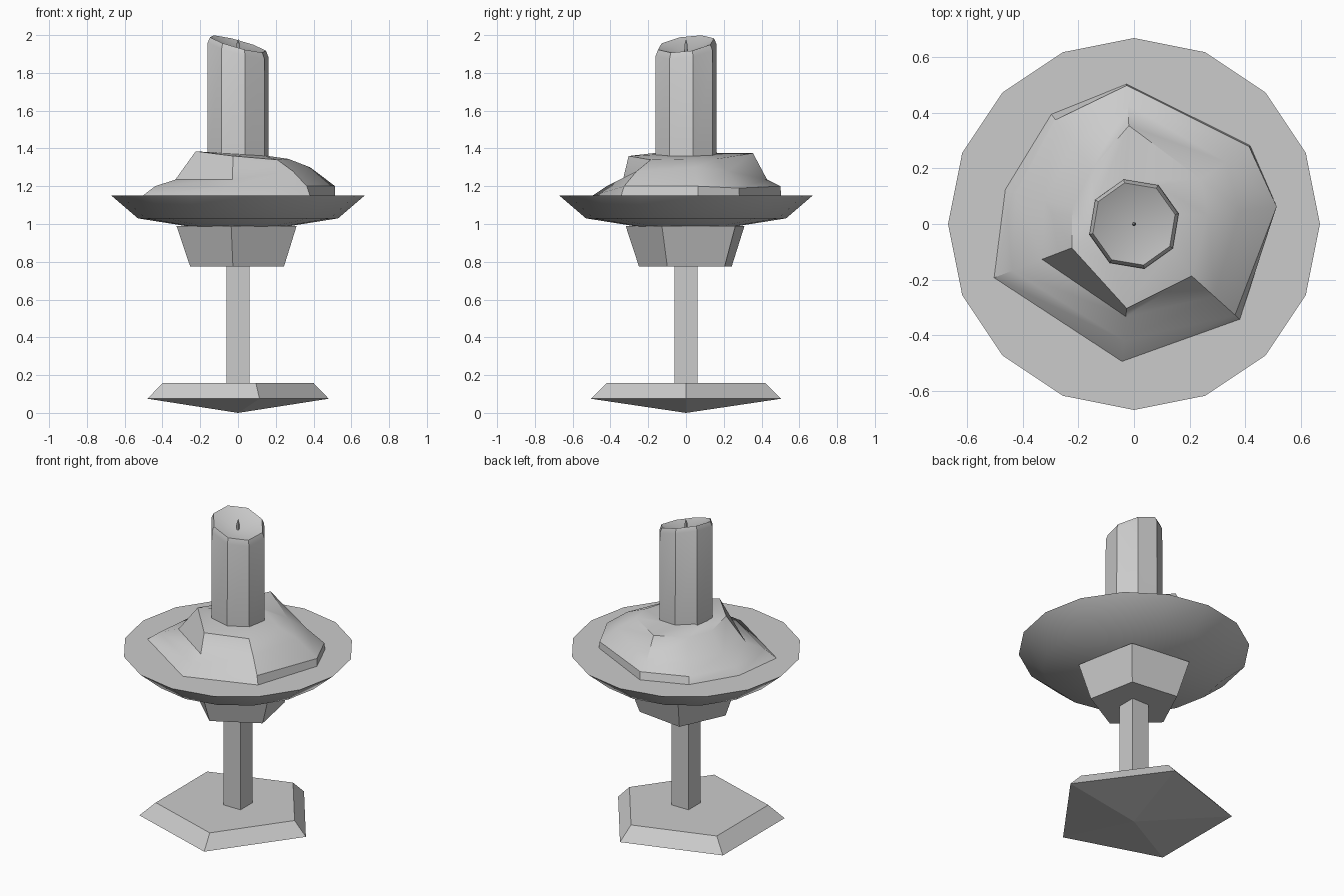
import bpy, math
from mathutils import Vector

if "Cube" in bpy.data.objects:
    bpy.data.objects.remove(bpy.data.objects["Cube"])


def ring(n, r, z, phase=0.0, cx=0.0, cy=0.0):
    """Regular polygon of n points at height z."""
    return [Vector((cx + r * math.cos(math.radians(phase) + math.tau * i / n),
                    cy + r * math.sin(math.radians(phase) + math.tau * i / n), z))
            for i in range(n)]


def loft(name, rings, smooth=False, bottom=None, top=None):
    """Bridge rings from bottom to top; end with a flat cap or a fan to an apex."""
    n = len(rings[0])
    verts = [p for r in rings for p in r]
    faces = [(k * n + i, k * n + (i + 1) % n, (k + 1) * n + (i + 1) % n, (k + 1) * n + i)
             for k in range(len(rings) - 1) for i in range(n)]
    last = (len(rings) - 1) * n
    if bottom is None:
        faces.append(tuple(reversed(range(n))))
    else:
        verts.append(Vector(bottom))
        faces += [((i + 1) % n, i, len(verts) - 1) for i in range(n)]
    if top is None:
        faces.append(tuple(range(last, last + n)))
    else:
        verts.append(Vector(top))
        faces += [(last + i, last + (i + 1) % n, len(verts) - 1) for i in range(n)]
    mesh = bpy.data.meshes.new(name)
    mesh.from_pydata(verts, [], faces)
    mesh.update()
    obj = bpy.data.objects.new(name, mesh)
    bpy.context.collection.objects.link(obj)
    if smooth:
        bpy.ops.object.select_all(action='DESELECT')
        obj.select_set(True)
        bpy.context.view_layer.objects.active = obj
        bpy.ops.object.shade_smooth_by_angle(angle=math.radians(35))
    return obj


# Five-sided foot with a shallow pointed underside
loft("foot", [ring(5, 0.53, 0.075, 0, -0.05), ring(5, 0.442, 0.158, 0, -0.042)],
     bottom=(0, 0, 0))

# Square stem
loft("stem", [ring(4, 0.085, 0.15, 45), ring(4, 0.085, 0.79, 45)])

# Five-sided flaring cup under the plate
loft("cup", [ring(5, 0.263, 0.775, -97, 0.005, 0.012),
             ring(5, 0.337, 0.99, -97, 0.005, 0.015)])

# Sixteen-sided drip plate
loft("drip_plate", [ring(16, 0.53, 1.03), ring(16, 0.67, 1.15)],
     smooth=True, bottom=(0, 0, 0.945))

# Melted wax: each column gives its angle and (radius, height) from rim to shelf
wax = [
    (7,   [(.518, 1.15), (.518, 1.20), (.385, 1.30), (.268, 1.345)]),
    (34,  [(.505, 1.15), (.500, 1.19), (.400, 1.28), (.290, 1.345)]),
    (93,  [(.505, 1.15), (.500, 1.20), (.430, 1.235), (.355, 1.375)]),
    (127, [(.495, 1.15), (.470, 1.19), (.360, 1.25), (.250, 1.335)]),
    (165, [(.480, 1.15), (.440, 1.19), (.335, 1.235), (.230, 1.345)]),
    (201, [(.540, 1.15), (.470, 1.20), (.355, 1.235), (.240, 1.385)]),
    (265, [(.497, 1.15), (.421, 1.20), (.335, 1.235), (.305, 1.36)]),
    (318, [(.513, 1.15), (.490, 1.20), (.390, 1.28), (.280, 1.34)]),
]
wax_rings = [[Vector((c[k][0] * math.cos(math.radians(a)),
                      c[k][0] * math.sin(math.radians(a)), c[k][1])) for a, c in wax]
             for k in range(4)]
wax_rings.append([p + Vector((0, 0, -0.06 * p.x)) for p in ring(8, 0.16, 1.37, 13)])
loft("melted_wax", wax_rings, smooth=True)


# Eight-sided candle with a slanted, hollowed top
def slanted(r, z):
    return [p + Vector((0, 0, -0.27 * p.x + 0.14 * p.y)) for p in ring(8, r, z, 13)]


loft("candle", [ring(8, 0.167, 1.30, 13), slanted(0.165, 1.922), slanted(0.152, 1.953)],
     smooth=True, top=(0, 0, 1.91))

# Wick
loft("wick", [ring(6, 0.008, 1.90), ring(6, 0.008, 1.955)], top=(0.002, 0, 1.98))
